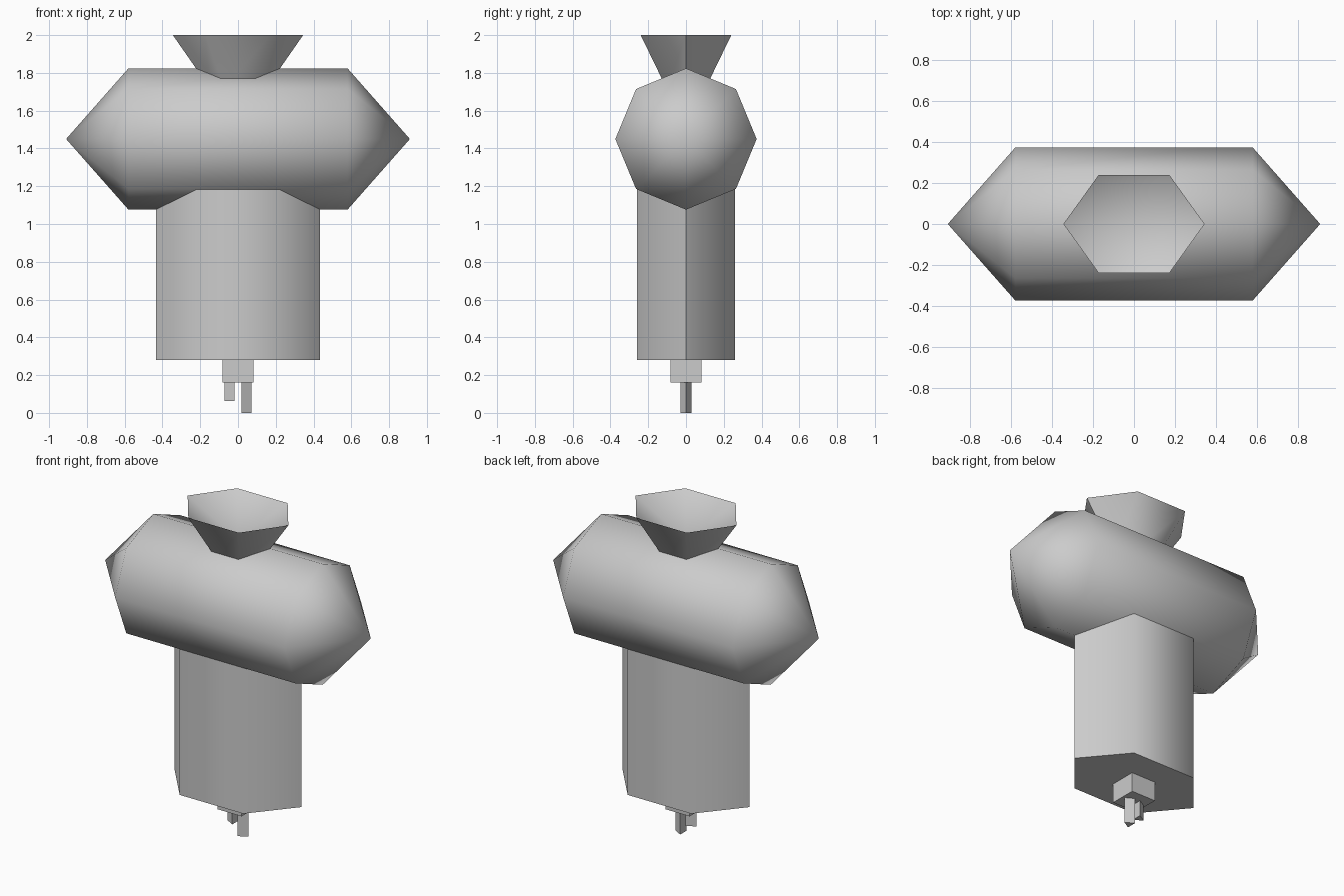
import bpy, math
from math import cos, sin, pi

cube = bpy.data.objects.get("Cube")
if cube:
    bpy.data.objects.remove(cube, do_unlink=True)

GREY = (0.6, 0.6, 0.6, 1)
mat = bpy.data.materials.new("plain grey")
mat.use_nodes = True
mat.diffuse_color = GREY
mat.node_tree.nodes["Principled BSDF"].inputs["Base Color"].default_value = GREY


def loft(name, sides, rings, start=0, location=(0, 0, 0), rotation=(0, 0, 0)):
    """Join rings (x radius, y radius, z); a zero radius gives a point, open ends get caps."""
    verts, loops, faces = [], [], []
    for rx, ry, z in rings:
        n = sides if rx else 1
        loops.append([len(verts) + i for i in range(n)])
        for i in range(n):
            a = start + 2 * pi * i / sides
            verts.append((rx * cos(a), ry * sin(a), z))
    for low, high in zip(loops, loops[1:]):
        for i in range(sides):
            j = (i + 1) % sides
            quad = [low[i % len(low)], low[j % len(low)], high[j % len(high)], high[i % len(high)]]
            faces.append(list(dict.fromkeys(quad)))
    if len(loops[0]) > 1:
        faces.append(loops[0][::-1])
    if len(loops[-1]) > 1:
        faces.append(loops[-1])
    mesh = bpy.data.meshes.new(name)
    mesh.from_pydata(verts, [], faces)
    mesh.materials.append(mat)
    obj = bpy.data.objects.new(name, mesh)
    obj.location, obj.rotation_euler = location, rotation
    bpy.context.collection.objects.link(obj)
    bpy.ops.object.select_all(action="DESELECT")
    obj.select_set(True)
    bpy.context.view_layer.objects.active = obj
    bpy.ops.object.shade_smooth_by_angle(angle=math.radians(60))
    return obj


# Horizontal eight-sided body with pointed ends
R = 0.374
loft("body", 8, [(0, 0, -0.91), (R, R, -0.58), (R, R, 0.58), (0, 0, 0.91)],
     location=(0, 0, 1.45), rotation=(0, pi / 2, 0))

# Flattened hexagonal column below the body
loft("column", 6, [(0.435, 0.3, 0.28), (0.435, 0.3, 1.4)])

# Flared hexagonal bowl with a sunken middle
loft("bowl", 6, [(0.15, 0.12, 1.72), (0.345, 0.277, 2), (0, 0, 1.82)])

# Square block under the column
side = 0.083 * math.sqrt(2)
loft("block", 4, [(side, side, 0.16), (side, side, 0.3)], start=pi / 4)

# Two three-sided pins, mirrored, of different length
for name, s, bottom in (("left_pin", 1, 0), ("right_pin", -1, 0.063)):
    loft(name, 3, [(0.035, 0.035, bottom), (0.035, 0.035, 0.18)],
         start=0 if s > 0 else pi, location=(0.036 * s, 0, 0))
